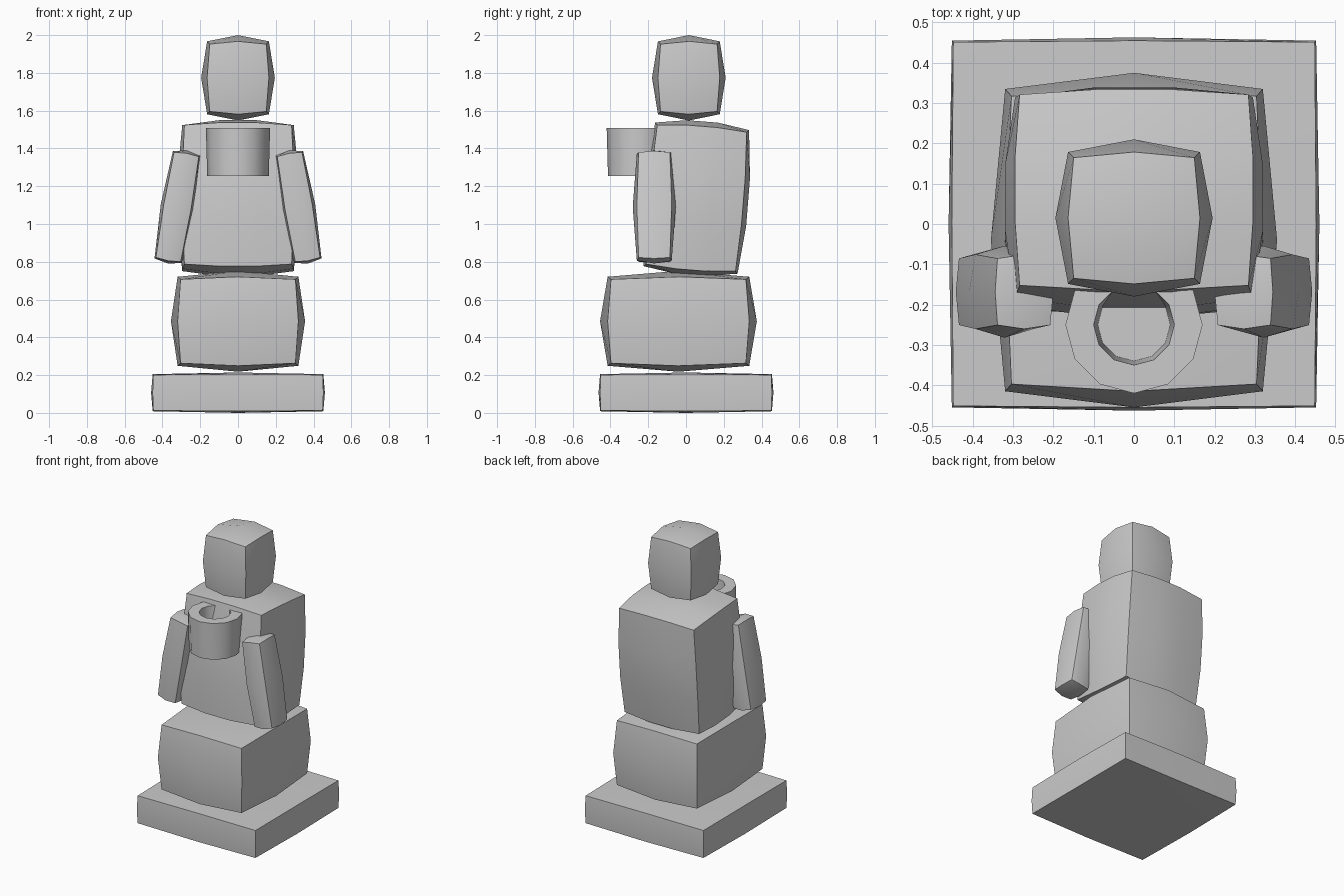
import bpy, bmesh, math
from mathutils import Matrix, Vector

if "Cube" in bpy.data.objects:
    bpy.data.objects.remove(bpy.data.objects["Cube"])


def finish(bm, name):
    bmesh.ops.recalc_face_normals(bm, faces=bm.faces)
    mesh = bpy.data.meshes.new(name)
    bm.to_mesh(mesh)
    bm.free()
    obj = bpy.data.objects.new(name, mesh)
    bpy.context.collection.objects.link(obj)
    bpy.ops.object.select_all(action='DESELECT')
    obj.select_set(True)
    bpy.context.view_layer.objects.active = obj
    bpy.ops.object.shade_smooth_by_angle(angle=math.radians(38))
    return obj


def bulged_box(name, center, half, bulge, segments=2, rot=(0, 0, 0)):
    """Box whose faces swell outwards; bulge is a 0-1 amount per axis."""
    bm = bmesh.new()
    bmesh.ops.create_cube(bm, size=2)
    bmesh.ops.subdivide_edges(bm, edges=bm.edges[:], cuts=segments - 1,
                              use_grid_fill=True)
    for v in bm.verts:
        p = v.co.copy()
        for i in range(3):
            a, b = p[(i + 1) % 3] ** 2, p[(i + 2) % 3] ** 2
            ball = math.sqrt(1 - a / 2 - b / 2 + a * b / 3)
            v.co[i] = p[i] * half[i] * (1 + bulge[i] * (ball - 1))
    obj = finish(bm, name)
    obj.location = center
    obj.rotation_euler = rot
    return obj


def lathe(name, center, profile, sides):
    """Closed solid of revolution from (radius, z) rings, capped at both ends."""
    bm = bmesh.new()
    rings = []
    for r, z in profile:
        rings.append([bm.verts.new((r * math.sin(k * math.tau / sides),
                                    r * math.cos(k * math.tau / sides), z))
                      for k in range(sides)])
    for low, high in zip(rings, rings[1:]):
        for k in range(sides):
            n = (k + 1) % sides
            bm.faces.new((low[k], low[n], high[n], high[k]))
    bm.faces.new(rings[0])
    bm.faces.new(rings[-1])
    obj = finish(bm, name)
    obj.location = center
    return obj


# Plinth and lower body
bulged_box("base", (0, 0, 0.107), (0.46, 0.463, 0.107), (0.06, 0.06, 0.28))
bulged_box("lower_body", (0, -0.04, 0.485), (0.355, 0.415, 0.267),
           (0.34, 0.33, 0.4))

# Torso leaning slightly back
bulged_box("torso", (0, 0.055, 1.137), (0.325, 0.28, 0.413),
           (0.3, 0.36, 0.25), segments=3, rot=(-0.08, 0, 0))

# Head
bulged_box("head", (0, 0.015, 1.774), (0.195, 0.195, 0.226),
           (0.55, 0.55, 0.5))

# Arms splayed outwards at the bottom
for side, label in ((-1, "left"), (1, "right")):
    bulged_box(label + "_arm", (side * 0.321, -0.168, 1.09),
               (0.089, 0.114, 0.303), (0.6, 0.65, 0.16),
               rot=(0, -side * 0.17, 0))

# Hollow cup against the chest
lathe("cup", (0, -0.25, 0),
      [(0.163, 1.255), (0.17, 1.507), (0.1, 1.507), (0.09, 1.29)], 12)
